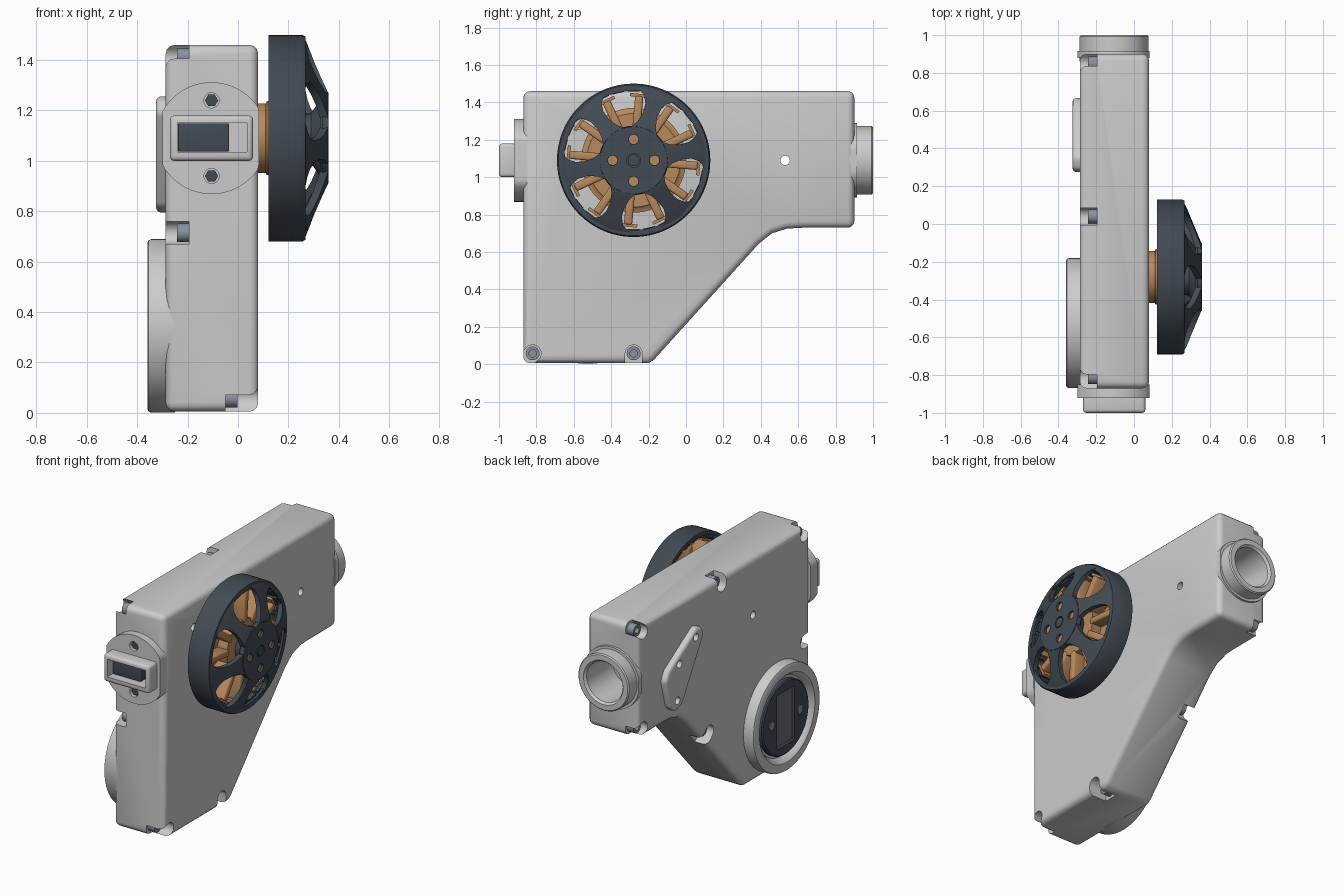
import bpy, bmesh, math
from math import sin, cos, pi, radians

if "Cube" in bpy.data.objects:
    bpy.data.objects.remove(bpy.data.objects["Cube"])

def mat(name, c):
    m = bpy.data.materials.new(name)
    m.diffuse_color = (*c, 1)
    m.use_nodes = True
    m.node_tree.nodes["Principled BSDF"].inputs["Base Color"].default_value = m.diffuse_color
    return m

DARK = mat("dark_metal", (0.055, 0.07, 0.088))
PANEL = mat("panel_grey", (0.13, 0.15, 0.18))
COPPER = mat("copper", (0.48, 0.25, 0.11))
STEEL = mat("steel", (0.25, 0.29, 0.35))

def put(axis, u, v, a):
    return (a, u, v) if axis == 'x' else (u, a, v)

def finish(name, bm, m=None):
    bmesh.ops.remove_doubles(bm, verts=bm.verts, dist=1e-5)
    bmesh.ops.recalc_face_normals(bm, faces=bm.faces)
    me = bpy.data.meshes.new(name)
    bm.to_mesh(me)
    bm.free()
    ob = bpy.data.objects.new(name, me)
    bpy.context.collection.objects.link(ob)
    if m:
        me.materials.append(m)
    return ob

def lathe(name, axis, c, pts, m=None, seg=64):
    """Revolve (radius, distance) points about a line along the axis through c."""
    bm = bmesh.new()
    rings = [[bm.verts.new(put(axis, c[0] + r * cos(2 * pi * i / seg), c[1] + r * sin(2 * pi * i / seg), a))
              for i in range(seg)] for r, a in pts]
    n = len(pts)
    for j in range(n if pts[0][0] > 0 else n - 1):
        A, B = rings[j], rings[(j + 1) % n]
        for i in range(seg):
            k = (i + 1) % seg
            bm.faces.new((A[i], A[k], B[k], B[i]))
    return finish(name, bm, m)

def cyl(name, axis, c, r, a0, a1, m=None, seg=40):
    return lathe(name, axis, c, [(0, a0), (r, a0), (r, a1), (0, a1)], m, seg)

def apply(ob, mod):
    bpy.context.view_layer.objects.active = ob
    bpy.ops.object.modifier_apply(modifier=mod.name)

def bevel(ob, w, seg=3):
    mod = ob.modifiers.new("bevel", 'BEVEL')
    mod.width, mod.segments, mod.limit_method, mod.angle_limit = w, seg, 'ANGLE', radians(35)
    apply(ob, mod)
    return ob

def prism(name, axis, poly, a0, a1, m=None, w=0):
    bm = bmesh.new()
    lo = [bm.verts.new(put(axis, u, v, a0)) for u, v in poly]
    hi = [bm.verts.new(put(axis, u, v, a1)) for u, v in poly]
    bm.faces.new(lo)
    bm.faces.new(hi)
    for i in range(len(poly)):
        k = (i + 1) % len(poly)
        bm.faces.new((lo[i], lo[k], hi[k], hi[i]))
    ob = finish(name, bm, m)
    return bevel(ob, w) if w else ob

def rect(u0, u1, v0, v1):
    return [(u0, v0), (u1, v0), (u1, v1), (u0, v1)]

def cut(cutter, *targets):
    for t in targets:
        mod = t.modifiers.new("cut", 'BOOLEAN')
        mod.operation, mod.solver, mod.object = 'DIFFERENCE', 'EXACT', cutter
        apply(t, mod)
    bpy.data.objects.remove(cutter, do_unlink=True)

def flat_disc(r):
    """Circle on the port axis, trimmed to the width of the housing."""
    return [(PORT[0] + max(-0.195, min(0.188, r * cos(2 * pi * i / 64))), PORT[1] + r * sin(2 * pi * i / 64))
            for i in range(64)]

PORT, MOTOR, BOSS = (-0.105, 1.09), (-0.28, 1.09), (-0.525, 0.345)

# main housing
housing = prism("housing", 'x', [(-0.87, 0.005), (-0.2, 0.005), (-0.17, 0.025), (0.39, 0.645), (0.46, 0.70),
                (0.54, 0.725), (0.63, 0.73), (0.90, 0.73), (0.90, 1.46), (-0.87, 1.46)], -0.287, 0.08, w=0.035)

# screw notches and screws: y, z, outward direction, side
for i, (y, z, ang, side) in enumerate([
        (0.85, 1.41, 45, -1), (0.04, 1.41, 90, -1), (-0.81, 1.41, 135, -1), (-0.81, 0.715, 180, -1),
        (0.85, 0.78, -45, -1), (0.17, 0.50, -45, -1), (-0.82, 0.058, 225, 1), (-0.28, 0.058, 270, 1)]):
    t, r = radians(ang), 0.045
    poly = [(y + r * cos(t + pi / 2 + pi * k / 12), z + r * sin(t + pi / 2 + pi * k / 12)) for k in range(13)]
    poly += [(poly[-1][0] + 0.2 * cos(t), poly[-1][1] + 0.2 * sin(t)),
             (poly[0][0] + 0.2 * cos(t), poly[0][1] + 0.2 * sin(t))]
    base, out = (-0.195, -0.4) if side < 0 else (-0.05, 0.2)
    cut(prism("notch", 'x', poly, base, out), housing)
    top = base + side * 0.048
    lathe(f"screw_{i}", 'x', (y, z), [(0, base - side * 0.01), (0.037, base - side * 0.01), (0.037, top),
          (0.02, top), (0.02, top - side * 0.025), (0, top - side * 0.025)], STEEL, 24)

# left mounting pad with chamfered outline
pad = prism("mounting_pad", 'x', [(0.27, 1.19), (0.29, 1.24), (0.35, 1.26), (0.64, 1.08), (0.67, 1.02),
            (0.62, 0.83), (0.56, 0.79), (0.49, 0.82)], -0.325, -0.25, w=0.02)
for y, z in [(0.36, 1.2), (0.55, 0.86)]:
    cut(cyl("hole", 'x', (y, z), 0.024, -0.5, -0.27, seg=24), pad, housing)
cut(cyl("hole", 'x', (0.53, 1.09), 0.025, -0.5, 0.2, seg=24), pad, housing)
cut(cyl("hole", 'x', MOTOR, 0.025, -0.5, -0.2, seg=24), housing)
cut(cyl("hole", 'x', (-0.57, 1.28), 0.025, 0.03, 0.2, seg=24), housing)

# front connector: flange, socket, insert, screws
flange = prism("connector_flange", 'y', flat_disc(0.222), -0.92, -0.85)
socket = prism("connector_socket", 'y', rect(-0.27, 0.06, 1.0, 1.18), -1.0, -0.86, w=0.018)
cut(prism("slot", 'y', rect(-0.24, 0.035, 1.035, 1.15), -1.1, -0.74), flange, socket, housing)
prism("connector_insert", 'y', rect(-0.238, -0.035, 1.037, 1.148), -0.95, -0.735, DARK, 0.005)
for i, z in enumerate((0.94, 1.24)):
    cut(cyl("hole", 'y', (PORT[0], z), 0.03, -1, -0.88, seg=24), flange)
    cyl(f"flange_screw_{i}", 'y', (PORT[0], z), 0.026, -0.905, -0.87, DARK, 6)

# rear pipe
collar = prism("rear_collar", 'y', flat_disc(0.2), 0.88, 0.915)
pipe = lathe("rear_pipe", 'y', PORT, [(0.13, 0.86), (0.183, 0.86), (0.183, 0.993), (0.176, 1.0),
             (0.142, 1.0), (0.13, 0.985)])
cut(cyl("bore", 'y', PORT, 0.13, 0.72, 1.1, seg=64), collar, housing)

# round boss with dark sensor face
lathe("round_boss", 'x', BOSS, [(0, -0.25), (0.344, -0.25), (0.344, -0.345), (0.34, -0.355), (0.33, -0.36),
      (0.285, -0.36), (0.272, -0.35), (0.255, -0.32), (0, -0.32)], seg=96)
face = lathe("sensor_face", 'x', BOSS, [(0, -0.31), (0.24, -0.31), (0.24, -0.343), (0.233, -0.35), (0, -0.35)], DARK)
y, z = BOSS
cut(prism("window", 'x', rect(y - 0.09, y + 0.09, z - 0.175, z + 0.175), -0.4, -0.33), face)
prism("sensor_window", 'x', rect(y - 0.088, y + 0.088, z - 0.173, z + 0.173), -0.335, -0.32, PANEL)
for i, s in enumerate((-1, 1)):
    cyl(f"sensor_screw_{i}", 'x', (y + s * 0.145, z), 0.027, -0.355, -0.34, STEEL, 20)

# motor stator: base, core rings, wound teeth
lathe("stator_base", 'x', MOTOR, [(0, 0.06), (0.138, 0.06), (0.138, 0.11), (0.147, 0.115), (0.147, 0.15),
      (0.17, 0.16), (0.17, 0.235), (0, 0.235)], COPPER)
lathe("stator_ring", 'x', MOTOR, [(0.15, 0.135), (0.28, 0.135), (0.28, 0.15), (0.26, 0.155), (0.25, 0.165),
      (0.15, 0.165)], COPPER)

def spin(ob, deg):
    ob.location = (0, *MOTOR)
    ob.rotation_euler = (radians(deg), 0, 0)

for i in range(12):
    spin(prism(f"coil_{i}", 'x', rect(0.15, 0.345, -0.022, 0.022), 0.14, 0.243, COPPER, 0.012), 25 + 30 * i)
    spin(prism(f"tooth_tip_{i}", 'x', rect(0.34, 0.357, -0.05, 0.05), 0.15, 0.235, COPPER), 25 + 30 * i)

# motor bell: rim, magnets, hub, spokes
lathe("bell_rim", 'x', MOTOR, [(0.385, 0.122), (0.41, 0.122), (0.41, 0.255), (0.403, 0.268), (0.372, 0.268),
      (0.372, 0.252), (0.385, 0.252)], DARK, 96)
for i in range(28):
    spin(prism(f"magnet_{i}", 'x', rect(0.368, 0.388, -0.032, 0.032), 0.13, 0.245, DARK), 360 / 28 * i)
hub = lathe("bell_hub", 'x', MOTOR, [(0, 0.23), (0.085, 0.23), (0.1, 0.29), (0.15, 0.325), (0.18, 0.325),
            (0.185, 0.335), (0.18, 0.36), (0, 0.36)], DARK)
for i in range(4):
    p = (MOTOR[0] + 0.112 * cos(i * pi / 2), MOTOR[1] + 0.112 * sin(i * pi / 2))
    cut(cyl("hole", 'x', p, 0.027, 0.34, 0.5, seg=24), hub)
    cyl(f"hub_bolt_{i}", 'x', p, 0.025, 0.33, 0.346, COPPER, 24)
cut(lathe("groove", 'x', MOTOR, [(0.031, 0.345), (0.037, 0.345), (0.037, 0.4), (0.031, 0.4)], seg=32), hub)

STATIONS = [(0.15, 0.085, 0.36), (0.18, 0.075, 0.358), (0.21, 0.052, 0.344), (0.26, 0.04, 0.323),
            (0.31, 0.045, 0.302), (0.35, 0.065, 0.286), (0.375, 0.095, 0.275), (0.395, 0.14, 0.266)]
for i in range(6):
    bm = bmesh.new()
    rows = []
    for r, h, x in STATIONS:
        a = h / r
        rows.append([bm.verts.new((xx, r * cos(s * a), r * sin(s * a)))
                     for s, xx in ((-1, x), (0, x), (1, x), (1, x - 0.032), (0, x - 0.032), (-1, x - 0.032))])
    for A, B in zip(rows, rows[1:]):
        for k in range(6):
            bm.faces.new((A[k], A[(k + 1) % 6], B[(k + 1) % 6], B[k]))
    bm.faces.new(rows[0])
    bm.faces.new(rows[-1])
    spin(finish(f"spoke_{i}", bm, DARK), 10 + 60 * i)

# smooth shading with sharp edges kept
bpy.ops.object.select_all(action='SELECT')
bpy.context.view_layer.objects.active = housing
bpy.ops.object.shade_smooth_by_angle(angle=radians(35))
